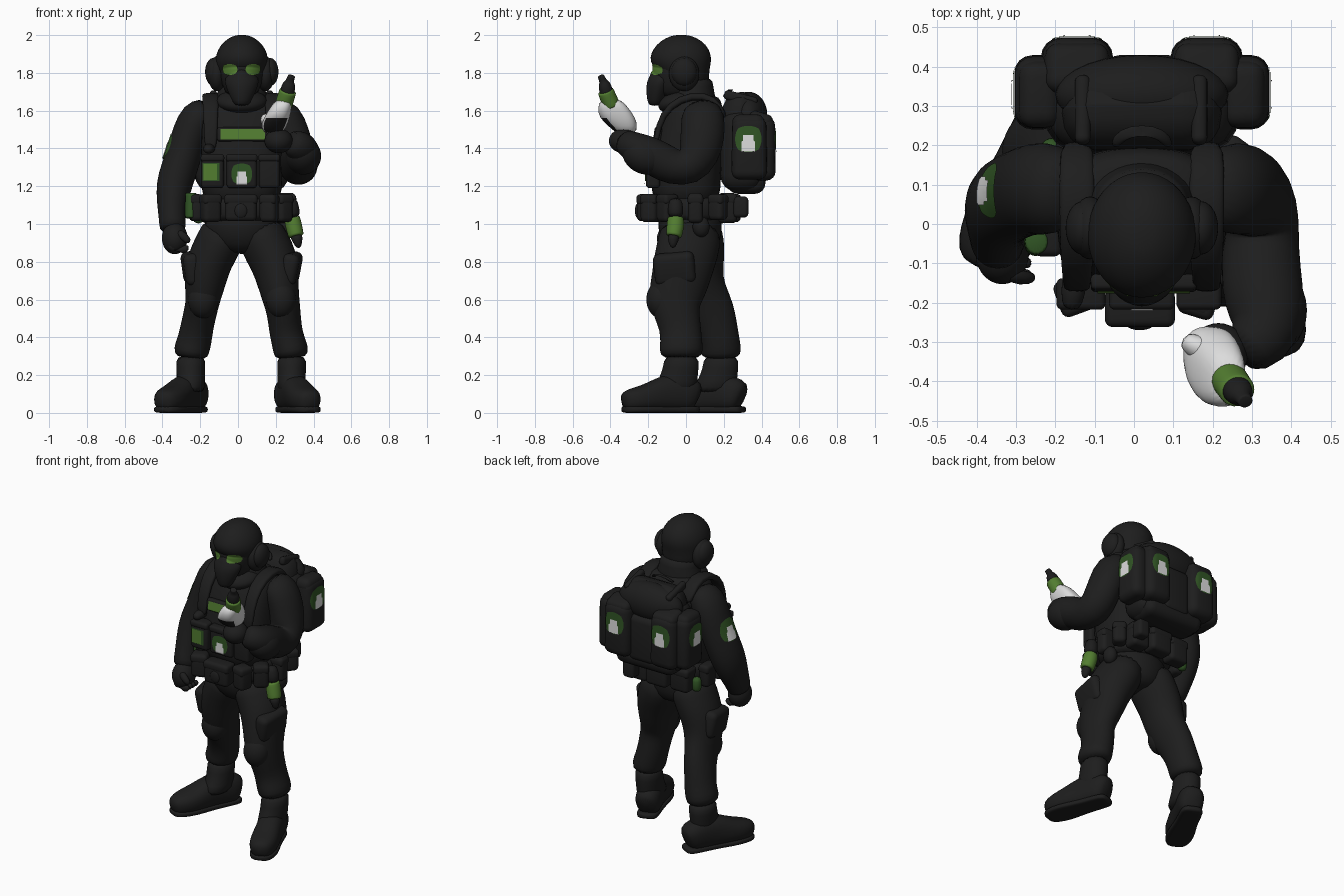
import bpy, bmesh, math
from mathutils import Vector as V, Matrix, Euler

def mat(name, r, g, b):
    m = bpy.data.materials.new(name)
    m.diffuse_color = (r, g, b, 1)
    return m

BLACK = mat("black cloth", .0125, .0125, .0125)
GREEN = mat("bright green", .085, .205, .03)
DARK = mat("dark green", .03, .09, .018)
WHITE = mat("off white", .72, .72, .72)

def finish(name, bm, m, angle=None, subsurf=0):
    bmesh.ops.recalc_face_normals(bm, faces=bm.faces)
    me = bpy.data.meshes.new(name)
    bm.to_mesh(me)
    bm.free()
    me.materials.append(m)
    for p in me.polygons:
        p.use_smooth = True
    if angle:
        me.set_sharp_from_angle(angle=math.radians(angle))
    ob = bpy.data.objects.new(name, me)
    bpy.context.collection.objects.link(ob)
    if subsurf:
        ob.modifiers.new("smooth", "SUBSURF").levels = subsurf
    return ob

def loft(name, rings, m=BLACK, power=2.0, flat=False, n=20, crisp=False):
    """Rings of (x, y, z, rx, ry) skinned along their path."""
    if crisp:  # near-duplicate end rings keep the rims sharp
        def near(a, b):
            return tuple(p + (q - p) * .06 for p, q in zip(a, b))
        rings = [rings[0], near(rings[0], rings[1]), *rings[1:-1], near(rings[-1], rings[-2]), rings[-1]]
    bm = bmesh.new()
    pts = [V(r[:3]) for r in rings]
    loops = []
    for i, r in enumerate(rings):
        t = V((0, 0, 1)) if flat else (pts[min(i + 1, len(pts) - 1)] - pts[max(i - 1, 0)]).normalized()
        v = t.cross(V((1, 0, 0))).normalized()
        u = v.cross(t)
        loop = []
        for k in range(n):
            a = 2 * math.pi * k / n
            c, s = math.cos(a), math.sin(a)
            c = math.copysign(abs(c) ** (2 / power), c)
            s = math.copysign(abs(s) ** (2 / power), s)
            loop.append(bm.verts.new(pts[i] + u * r[3] * c + v * r[4] * s))
        loops.append(loop)
    for a, b in zip(loops, loops[1:]):
        for k in range(n):
            bm.faces.new((a[k], a[(k + 1) % n], b[(k + 1) % n], b[k]))
    bm.faces.new(loops[0])
    bm.faces.new(loops[-1])
    return finish(name, bm, m, subsurf=1)

def box(name, loc, size, bevel=.02, rot=(0, 0, 0), m=BLACK, taper=1.0):
    bm = bmesh.new()
    bmesh.ops.create_cube(bm, size=1)
    for v in bm.verts:
        k = taper if v.co.z > 0 else 1
        v.co = V((v.co.x * size[0] * k, v.co.y * size[1] * k, v.co.z * size[2]))
    bmesh.ops.bevel(bm, geom=bm.edges[:], offset=min(bevel, min(size) * .45), segments=4, profile=.5, affect='EDGES')
    bm.transform(Matrix.Translation(loc) @ Euler(rot).to_matrix().to_4x4())
    return finish(name, bm, m, 40)

def ball(name, loc, r, m=BLACK, rot=(0, 0, 0)):
    bm = bmesh.new()
    bmesh.ops.create_uvsphere(bm, u_segments=28, v_segments=18, radius=1)
    bm.transform(Matrix.Translation(loc) @ Euler(rot).to_matrix().to_4x4() @ Matrix.Diagonal((*r, 1)))
    return finish(name, bm, m)

def patch(name, c, d, w, h, m, shape="rect", lift=.004, n=12):
    """Thin sheet draped on whatever lies under it, looking against d."""
    bpy.context.view_layer.update()
    dg = bpy.context.evaluated_depsgraph_get()
    c, d = V(c), V(d).normalized()
    u = V((0, 0, 1)).cross(d).normalized()
    v = d.cross(u)
    bm, grid = bmesh.new(), {}
    for i in range(n + 1):
        for j in range(n + 1):
            a, b = 2 * i / n - 1, 2 * j / n - 1
            if shape == "oval":
                a, b = a * math.sqrt(1 - b * b / 2.6), b * math.sqrt(1 - a * a / 2.6)
            elif shape == "figure" and b > .3:
                a *= .75
            o = c + u * a * w / 2 + v * b * h / 2 + d * .1
            hit, loc = bpy.context.scene.ray_cast(dg, o, -d, distance=.25)[:2]
            if hit:
                grid[i, j] = bm.verts.new(loc + d * lift)
    for i in range(n):
        for j in range(n):
            q = [grid.get(k) for k in ((i, j), (i + 1, j), (i + 1, j + 1), (i, j + 1))]
            if all(q):
                bm.faces.new(q)
    return finish(name, bm, m)

# Torso, hips and collar
loft("vest", [(.02, 0, 1.08, .2, .17), (.02, 0, 1.18, .215, .185), (.02, 0, 1.32, .22, .19), (.02, .02, 1.46, .215, .18),
              (.02, .04, 1.58, .215, .16), (.02, .06, 1.655, .19, .13), (.02, .06, 1.685, .13, .1)], power=2.6, flat=True)
loft("hips", [(.02, .03, .84, .08, .1), (.02, .03, .89, .18, .15), (.02, .02, .97, .2, .175), (.02, .02, 1.1, .2, .17)], flat=True)
loft("collar", [(.02, .04, 1.6, .17, .13), (.02, .04, 1.68, .135, .115), (.02, .045, 1.73, .12, .1), (.02, .05, 1.78, .112, .092)], flat=True)
ball("scarf", (.02, -.03, 1.65), (.135, .12, .06), rot=(.25, 0, 0))

# Head: helmet, face, mask, ear cups
loft("face", [(.02, -.05, 1.66, .07, .09), (.02, -.04, 1.74, .11, .13), (.02, -.03, 1.82, .128, .147), (.02, -.03, 1.9, .12, .14)], flat=True)
loft("helmet", [(.02, .03, 1.725, .105, .085), (.02, .005, 1.765, .125, .118), (.02, -.02, 1.82, .135, .146), (.02, -.028, 1.86, .142, .164),
                (.02, -.028, 1.9, .138, .162), (.02, -.025, 1.95, .113, .135), (.02, -.025, 1.985, .07, .085), (.02, -.025, 2.002, .028, .034)], flat=True)
loft("mask", [(.02, -.165, 1.625, .035, .03), (.02, -.16, 1.65, .05, .045), (.02, -.15, 1.7, .075, .062),
              (.02, -.135, 1.755, .095, .075), (.02, -.12, 1.785, .085, .07), (.02, -.12, 1.83, .018, .06)], power=1.8, flat=True)
for x in (-.13, .17):
    ball("ear_cup", (x, -.01, 1.805), (.044, .068, .074))
    ball("ear_cup_base", (x * .86, -.01, 1.795), (.048, .08, .092))

# Arms: lowered one on -x, raised one on +x
loft("lowered_arm", [(-.15, .08, 1.63, .06, .08), (-.21, .09, 1.575, .1, .12), (-.255, .09, 1.48, .097, .118), (-.285, .08, 1.37, .095, .115),
                     (-.33, .06, 1.24, .1, .115), (-.346, .035, 1.16, .09, .11), (-.35, -.01, 1.06, .074, .09),
                     (-.347, -.04, 1.0, .07, .078), (-.345, -.055, .96, .07, .072)])
ball("lowered_hand", (-.335, -.075, .925), (.068, .078, .085), rot=(-.25, 0, 0))
for k in range(4):
    y = -.125 + .03 * k
    loft("finger", [(-.36, y, .91, .022, .018), (-.345, y, .86, .026, .018), (-.3, y - .003, .85, .024, .018), (-.26, y - .005, .885, .018, .016)], n=10)
loft("thumb", [(-.33, -.12, .96, .024, .022), (-.285, -.14, .935, .024, .02), (-.255, -.135, .9, .018, .016)], n=10)
loft("raised_arm", [(.18, .08, 1.63, .06, .08), (.245, .09, 1.575, .1, .12), (.285, .09, 1.47, .098, .118), (.31, .07, 1.37, .1, .115),
                    (.32, .02, 1.295, .102, .105), (.322, -.07, 1.3, .098, .1), (.325, -.16, 1.35, .106, .1),
                    (.34, -.24, 1.39, .098, .092), (.325, -.3, 1.42, .085, .075), (.265, -.33, 1.44, .06, .068)])
ball("raised_fist", (.215, -.33, 1.44), (.075, .078, .065))
ball("raised_cuff", (.345, -.22, 1.36), (.095, .12, .095), rot=(-.4, 0, 0))

# Hand-held device: white grip, green band, black tip
grip = loft("device_grip", [(.185, -.315, 1.475, .05, .05), (.19, -.335, 1.52, .07, .078), (.205, -.362, 1.56, .07, .096),
                            (.225, -.385, 1.61, .06, .085), (.245, -.4, 1.665, .042, .055)], WHITE, power=2.6, flat=True)
grip.data.materials.append(BLACK)
for p in grip.data.polygons:
    if p.normal.y < -.4 and p.center.z < 1.57 and p.normal.x < .6:
        p.material_index = 1
loft("device_grip_wing", [(.125, -.29, 1.55, .022, .03), (.15, -.31, 1.55, .03, .035), (.2, -.33, 1.56, .04, .045)], WHITE, n=12)
loft("device_band", [(.24, -.392, 1.625, .048, .046), (.252, -.41, 1.665, .048, .046), (.264, -.426, 1.705, .047, .044)], GREEN, n=14, crisp=True)
loft("device_tip", [(.26, -.42, 1.695, .04, .038), (.271, -.434, 1.745, .037, .034), (.273, -.437, 1.752, .022, .02), (.284, -.452, 1.785, .02, .018)], n=12, crisp=True)

# Legs, boots
LEGS = [
    ("near", [(.1, .02, 1.0, .12, .16), (.14, .02, .9, .135, .17), (.195, -.01, .8, .13, .165), (.21, -.03, .7, .112, .155),
              (.228, -.06, .6, .098, .145), (.243, -.05, .53, .09, .122), (.25, -.03, .45, .088, .11), (.265, -.025, .38, .09, .112),
              (.282, -.025, .33, .095, .117), (.284, -.025, .285, .085, .105)], (.25, .05), (.385, -.33)),
    ("far", [(-.06, .04, 1.0, .12, .15), (-.1, .05, .9, .125, .155), (-.155, .06, .8, .122, .145), (-.175, .065, .7, .115, .132),
             (-.185, .1, .6, .09, .132), (-.2, .14, .53, .088, .122), (-.218, .165, .45, .088, .11), (-.23, .18, .38, .092, .105),
             (-.248, .185, .33, .096, .11), (-.25, .185, .285, .084, .1)], (-.21, .29), (-.4, -.1)),
]
for tag, rings, heel, toe in LEGS:
    loft(tag + "_trouser_leg", rings)
    a, b = V((*heel, 0)), V((*toe, 0))
    def foot(rows):
        return [((a + (b - a) * s).x, (a + (b - a) * s).y, z, w, h) for s, z, w, h in rows]
    loft(tag + "_boot", foot([(-.03, .08, .045, .065), (.04, .095, .078, .09), (.22, .105, .078, .1), (.42, .105, .078, .1),
                              (.6, .085, .084, .08), (.78, .073, .086, .068), (.92, .066, .07, .06), (1.02, .058, .04, .044)]), power=2.4)
    loft(tag + "_sole", foot([(-.04, .018, .045, .018), (.03, .018, .07, .018), (.3, .018, .066, .018), (.5, .018, .074, .018),
                              (.72, .018, .086, .018), (.92, .018, .074, .018), (1.02, .018, .04, .018)]), power=4)
    x, y = rings[-1][:2]
    loft(tag + "_boot_shaft", [(x, y - .04, .1, .08, .125), (x, y - .02, .17, .074, .105), (x, y, .24, .077, .094), (x, y, .31, .08, .095)], flat=True)
    kx, ky = rings[4][:2]
    ball(tag + "_knee_pad", (kx, ky - .07, .6), (.08, .08, .1))
box("near_thigh_pocket", (.28, -.06, .765), (.09, .22, .17), .035, (.1, .2, -.1))
box("far_thigh_pocket", (-.245, .05, .765), (.09, .2, .17), .035, (.1, -.15, .1))

# Belt and pouches
loft("belt", [(.02, .01, 1.01, .21, .18), (.02, .01, 1.04, .225, .195), (.02, .01, 1.12, .225, .195), (.02, .01, 1.15, .21, .18)], power=2.6, flat=True)
for x, y, w, d, h, r in [(-.145, -.18, .1, .09, .15, .35), (.015, -.215, .17, .09, .14, 0), (.165, -.19, .09, .09, .15, -.3),
                         (.235, -.1, .09, .09, .15, -.9), (.245, .05, .08, .12, .16, -1.57), (-.22, -.03, .1, .07, .14, 1.57),
                         (.255, .17, .09, .08, .13, -2.2), (.16, .22, .12, .1, .16, 0), (.02, .24, .15, .1, .15, 0),
                         (-.13, .22, .13, .1, .16, 0), (-.225, .1, .1, .07, .14, 1.57)]:
    box("belt_pouch", (x, y, 1.085), (w, d, h), .025, (0, 0, r))
    box("belt_pouch_flap", (x, y, 1.13), (w * 1.05, d * 1.05, .055), .02, (0, 0, r))
box("rear_utility_box", (.19, .29, 1.09), (.08, .08, .11), .02)
ball("buckle", (.015, -.255, 1.07), (.035, .015, .04))
ball("hip_canteen", (.25, .08, .985), (.04, .045, .055))

# Hip bottles
loft("bottle_neck", [(.275, -.055, 1.14, .035, .035), (.285, -.055, 1.08, .042, .042), (.29, -.055, 1.03, .042, .042)], n=14)
loft("bottle_body", [(.285, -.055, 1.035, .043, .043), (.295, -.055, .99, .046, .049), (.308, -.065, .935, .042, .042)], GREEN, n=14, crisp=True)
loft("bottle_cap", [(.306, -.065, .945, .036, .036), (.315, -.068, .915, .03, .03), (.322, -.07, .87, .012, .012)], n=12)
loft("side_canister", [(-.25, -.05, 1.03, .03, .033), (-.25, -.045, 1.09, .032, .036), (-.248, -.045, 1.165, .03, .033)], DARK, n=14, crisp=True)
loft("rear_canister", [(-.21, .19, 1.0, .028, .028), (-.21, .19, 1.05, .03, .03), (-.21, .19, 1.1, .028, .028)], DARK, n=14)

# Chest gear
box("chest_panel", (.025, -.15, 1.475), (.27, .04, .075), .012, (-.12, 0, 0))
for x, w in ((-.135, .12), (.02, .16), (.165, .11)):
    box("chest_pouch", (x, -.175, 1.275), (w, .075, .17), .02)
    box("chest_pouch_flap", (x, -.178, 1.35), (w * 1.04, .08, .04), .015)
loft("radio_knob", [(-.15, -.12, 1.4, .035, .03), (-.155, -.18, 1.4, .032, .028), (-.16, -.22, 1.39, .022, .02)], n=12)
for x in (-.145, .185):
    loft("shoulder_strap", [(x, -.165, 1.38, .035, .012), (x, -.15, 1.52, .035, .016), (x, -.09, 1.63, .042, .02), (x, .03, 1.685, .045, .022),
                            (x, .15, 1.67, .045, .022), (x, .21, 1.56, .04, .016)], power=3)

# Backpack
box("pack_body", (.02, .295, 1.39), (.5, .23, .44), .09, taper=.93)
box("pack_lid", (.02, .285, 1.59), (.43, .2, .22), .09, (-.18, 0, 0), taper=.88)
ball("pack_lid_bulge", (.02, .33, 1.58), (.22, .1, .12))
box("pack_base", (.02, .32, 1.22), (.42, .2, .12), .055)
box("pack_middle_pocket", (.025, .385, 1.36), (.2, .09, .3), .04)
for x in (-.145, .185):
    box("rear_pocket", (x, .405, 1.4), (.185, .14, .34), .05, taper=.95)
    box("rear_pocket_flap", (x, .395, 1.55), (.165, .13, .08), .035, (-.3, 0, 0))
    box("pack_strap", (x * .9, .29, 1.665), (.04, .18, .05), .02, (-.25, 0, 0))
for x in (-.245, .285):
    box("side_pocket", (x, .335, 1.4), (.12, .19, .33), .045, taper=.95)
    box("side_pocket_flap", (x * .98, .33, 1.535), (.11, .17, .09), .04)
loft("carry_handle", [(-.05, .2, 1.67, .015, .015), (-.03, .23, 1.705, .015, .015), (.02, .24, 1.715, .015, .015),
                      (.07, .23, 1.705, .015, .015), (.09, .2, 1.67, .015, .015)], flat=True, n=10)

# Goggle lenses and badges
for x in (-.045, .082):
    patch("goggle_lens", (x, -.16, 1.818), (.25 * (1 if x > .02 else -1), -1, 0), .09, .058, GREEN, "oval", .008)
patch("chest_strip", (.025, -.15, 1.475), (0, -1, 0), .235, .055, GREEN)
patch("pouch_badge_left", (-.147, -.2, 1.275), (0, -1, 0), .1, .095, DARK)
patch("pouch_badge_left_bright", (-.147, -.2, 1.275), (0, -1, 0), .07, .085, GREEN)
badges = [((.02, -.2, 1.265), (0, -1, 0), .11, .11), ((-.375, .085, 1.41), (-1, 0, .3), .14, .14)]
badges += [((x, .46, 1.45), (0, 1, 0), .13, .14) for x in (-.145, .185)]
badges += [((x, .33, 1.45), (x, 0, 0), .14, .14) for x in (-.3, .34)]
for c, d, w, h in badges:
    patch("badge_field", c, d, w, h, DARK, "oval")
    patch("badge_figure", (c[0], c[1], c[2] - .022), d, w * .52, h * .62, WHITE, "figure")
